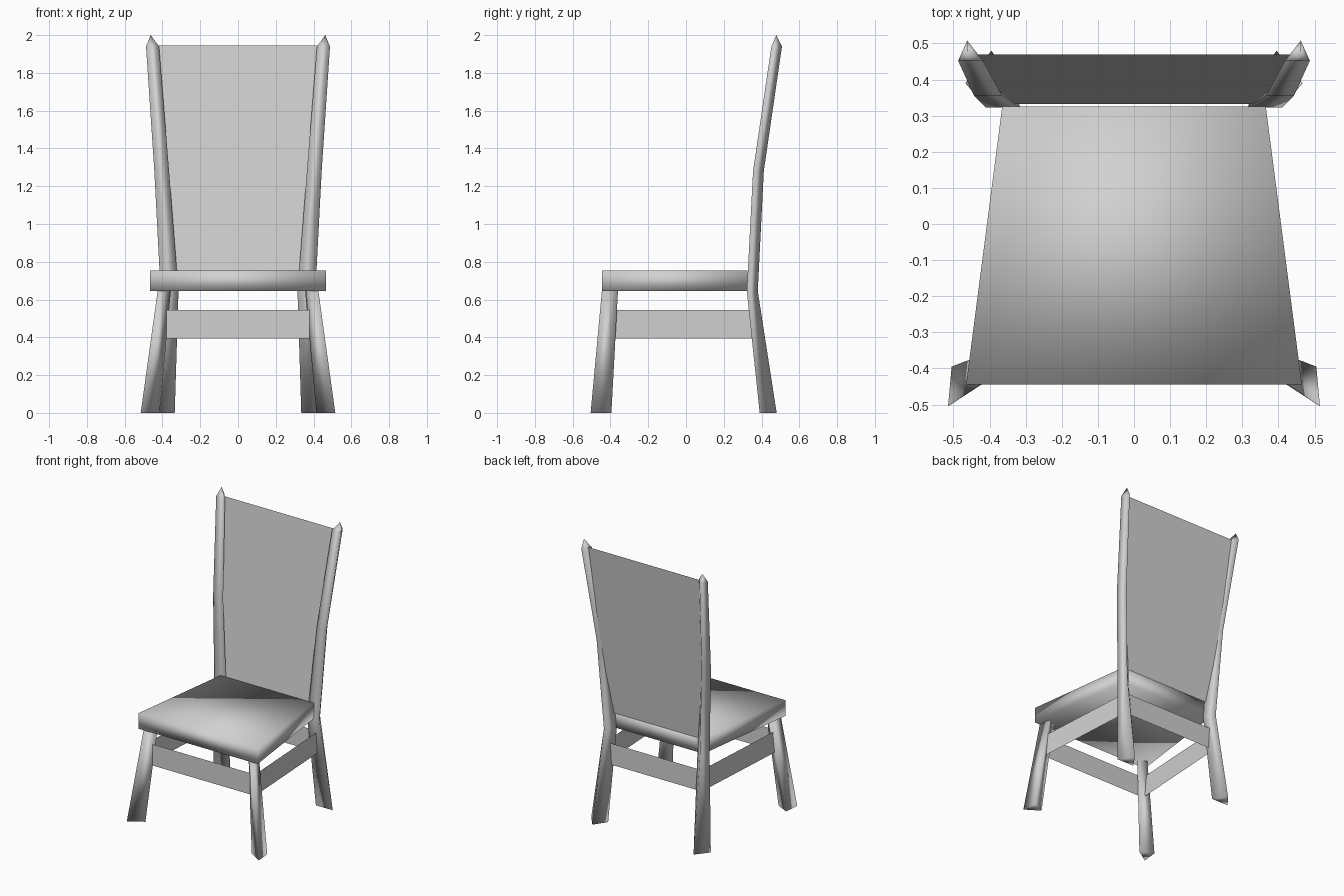
import bpy
import bmesh

cube = bpy.data.objects.get("Cube")
if cube:
    bpy.data.objects.remove(cube, do_unlink=True)

grey = bpy.data.materials.new("plain_grey")
grey.use_nodes = True
colour = (0.64, 0.64, 0.64, 1)
grey.diffuse_color = colour
grey.node_tree.nodes["Principled BSDF"].inputs["Base Color"].default_value = colour


def finish(name, bm, smooth=False, mirror=False):
    """Turn a bmesh into a named object, optionally mirrored across x."""
    bmesh.ops.recalc_face_normals(bm, faces=bm.faces)
    for face in bm.faces:
        face.smooth = smooth
    mesh = bpy.data.meshes.new(name)
    bm.to_mesh(mesh)
    bm.free()
    mesh.materials.append(grey)
    obj = bpy.data.objects.new(name, mesh)
    bpy.context.scene.collection.objects.link(obj)
    if mirror:
        obj.modifiers.new("Mirror", "MIRROR").use_mirror_merge = False
    return obj


def loft(name, sections, tip=None, mirror=False):
    """Skin (height, outline) sections, closing with a cap or a pointed tip."""
    bm = bmesh.new()
    rings = [[bm.verts.new((x, y, z)) for x, y in outline] for z, outline in sections]
    count = len(rings[0])
    for low, high in zip(rings, rings[1:]):
        for i in range(count):
            j = (i + 1) % count
            bm.faces.new((low[i], low[j], high[j], high[i]))
    bm.faces.new(rings[0])
    if tip:
        point = bm.verts.new(tip)
        for i in range(count):
            bm.faces.new((rings[-1][i], rings[-1][(i + 1) % count], point))
    else:
        bm.faces.new(rings[-1])
    return finish(name, bm, smooth=True, mirror=mirror)


def sheet(name, corners):
    bm = bmesh.new()
    bm.faces.new([bm.verts.new(c) for c in corners])
    return finish(name, bm)


# Tapered seat slab
seat_outline = [(-0.465, -0.445), (0.465, -0.445), (0.365, 0.325), (-0.365, 0.325)]
loft("seat", [(0.645, seat_outline), (0.755, seat_outline)])

# Splayed three-sided front legs
loft("front_legs", [
    (0, [(0.515, -0.505), (0.505, -0.395), (0.415, -0.44)]),
    (0.65, [(0.425, -0.445), (0.415, -0.36), (0.355, -0.39)]),
], mirror=True)

# Rear legs run up into bent, pointed back posts
loft("rear_posts", [
    (0, [(0.467, 0.39), (0.395, 0.48), (0.335, 0.39)]),
    (0.645, [(0.41, 0.322), (0.375, 0.38), (0.315, 0.322)]),
    (1.28, [(0.443, 0.355), (0.41, 0.412), (0.365, 0.355)]),
    (1.94, [(0.487, 0.452), (0.462, 0.508), (0.418, 0.452)]),
], tip=(0.462, 0.478, 2), mirror=True)

# Flat back panel between the posts
sheet("back_panel", [(-0.36, 0.332, 0.75), (0.36, 0.332, 0.75),
                     (0.44, 0.47, 1.945), (-0.44, 0.47, 1.945)])

# Four thin rails joining the legs
low, high = 0.395, 0.545
front_x, front_y, rear_x, rear_y = 0.42, -0.41, 0.375, 0.36
joints = [(-front_x, front_y), (front_x, front_y), (rear_x, rear_y), (-rear_x, rear_y)]
names = ["front_rail", "left_rail", "rear_rail", "right_rail"]
for i, name in enumerate(names):
    a, b = joints[i], joints[(i + 1) % len(joints)]
    sheet(name, [(*a, low), (*b, low), (*b, high), (*a, high)])
